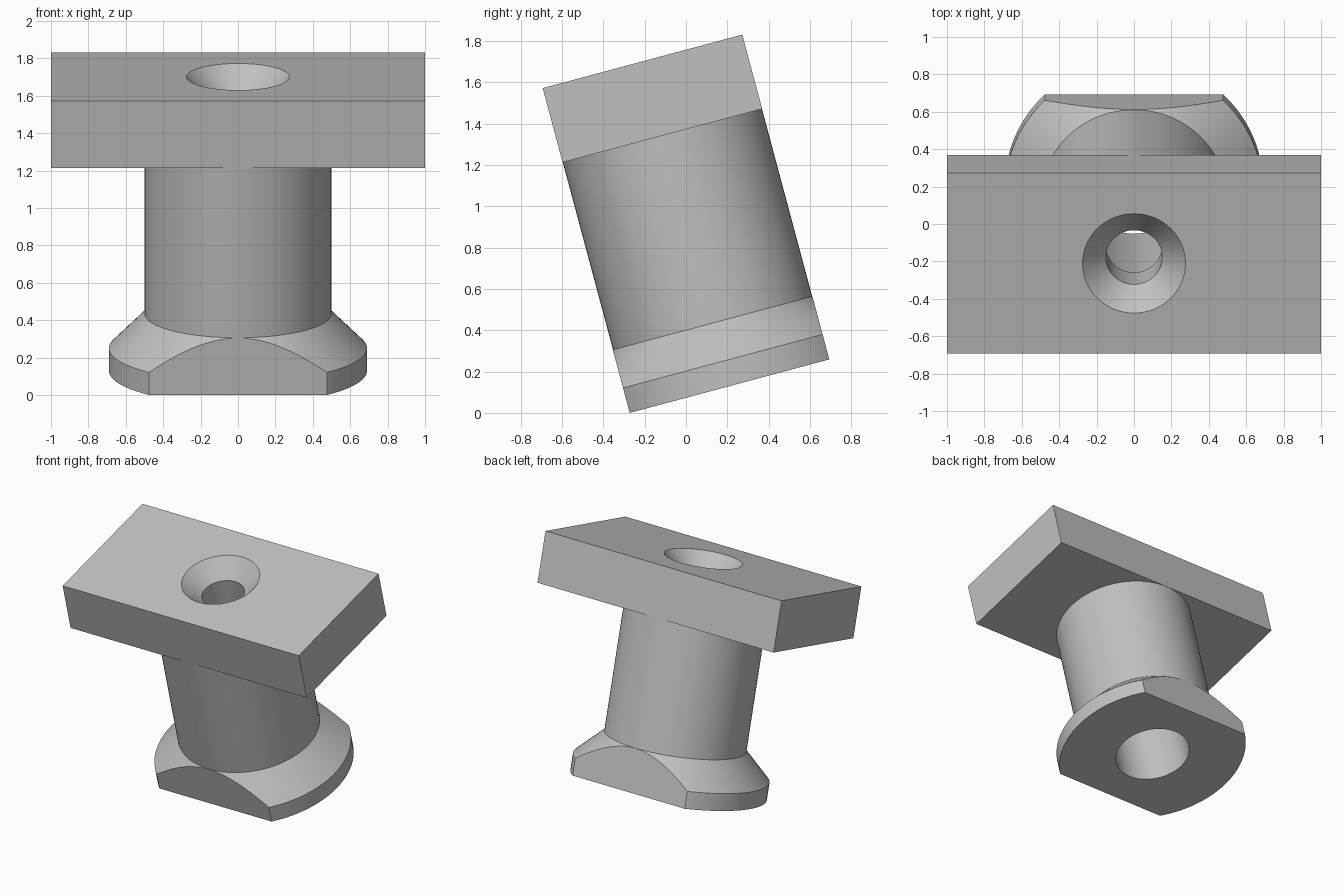
import bpy, bmesh, math
from mathutils import Matrix

cube = bpy.data.objects.get("Cube")
if cube:
    bpy.data.objects.remove(cube, do_unlink=True)

DEPTH = 0.5          # half depth of the plate and of the foot flats
HEIGHT = 1.627       # length along the tilted axis
PLATE = 0.372        # plate thickness
SHAFT, FOOT = 0.499, 0.69
BORE, SCREW, SINK = 0.272, 0.15, 0.275
TILT = math.radians(15)

grey = bpy.data.materials.new("plain grey")
grey.use_nodes = True
colour = (0.53, 0.53, 0.53, 1)
grey.diffuse_color = colour
grey.node_tree.nodes["Principled BSDF"].inputs["Base Color"].default_value = colour


def add_object(name, bm):
    bmesh.ops.recalc_face_normals(bm, faces=bm.faces)
    mesh = bpy.data.meshes.new(name)
    bm.to_mesh(mesh)
    bm.free()
    mesh.materials.append(grey)
    obj = bpy.data.objects.new(name, mesh)
    bpy.context.collection.objects.link(obj)
    return obj


def lathe(name, profile, closed):
    """Turn a (radius, height) profile around the z axis."""
    bm = bmesh.new()
    verts = [bm.verts.new((r, 0, z)) for r, z in profile]
    pairs = list(zip(verts, verts[1:]))
    if closed:
        pairs.append((verts[-1], verts[0]))
    edges = [bm.edges.new(p) for p in pairs]
    bmesh.ops.spin(bm, geom=verts + edges, cent=(0, 0, 0), axis=(0, 0, 1),
                   angle=math.tau, steps=96, use_duplicate=False)
    bmesh.ops.remove_doubles(bm, verts=bm.verts, dist=1e-4)
    return add_object(name, bm)


def box(name, size, z):
    bm = bmesh.new()
    bmesh.ops.create_cube(bm, size=1, matrix=Matrix.Translation((0, 0, z))
                          @ Matrix.Diagonal((*size, 1)))
    return add_object(name, bm)


def cut(obj, cutter, operation):
    mod = obj.modifiers.new("cut", "BOOLEAN")
    mod.operation, mod.object, mod.solver = operation, cutter, "EXACT"
    bpy.context.view_layer.objects.active = obj
    bpy.ops.object.modifier_apply(modifier=mod.name)
    bpy.data.objects.remove(cutter, do_unlink=True)


# Hollow shaft with a bevelled foot, trimmed flat at front and back
under = HEIGHT - PLATE
rim = 0.125
shaft = lathe("shaft_and_foot", [
    (BORE, 0), (FOOT, 0), (FOOT, rim), (SHAFT, rim + FOOT - SHAFT),
    (SHAFT, under), (BORE, under)], True)
cut(shaft, box("flat_cutter", (3, 2 * DEPTH, 4), 1), "INTERSECT")

# Top plate with a countersunk screw hole
plate = box("top_plate", (2, 2 * DEPTH, PLATE), HEIGHT - PLATE / 2)
extra = 0.05
hole = lathe("hole_cutter", [
    (0, under - extra), (SCREW, under - extra),
    (SCREW, HEIGHT - SINK + SCREW), (SINK + extra, HEIGHT + extra),
    (0, HEIGHT + extra)], False)
cut(plate, hole, "DIFFERENCE")

# Smooth the round faces and lean the whole piece toward the front
lean = Matrix.Translation((0, HEIGHT * math.sin(TILT) / 2, DEPTH * math.sin(TILT))) \
    @ Matrix.Rotation(TILT, 4, "X")
for part in (shaft, plate):
    bpy.ops.object.select_all(action="DESELECT")
    part.select_set(True)
    bpy.context.view_layer.objects.active = part
    bpy.ops.object.shade_smooth_by_angle(angle=math.radians(30))
    part.matrix_world = lean
